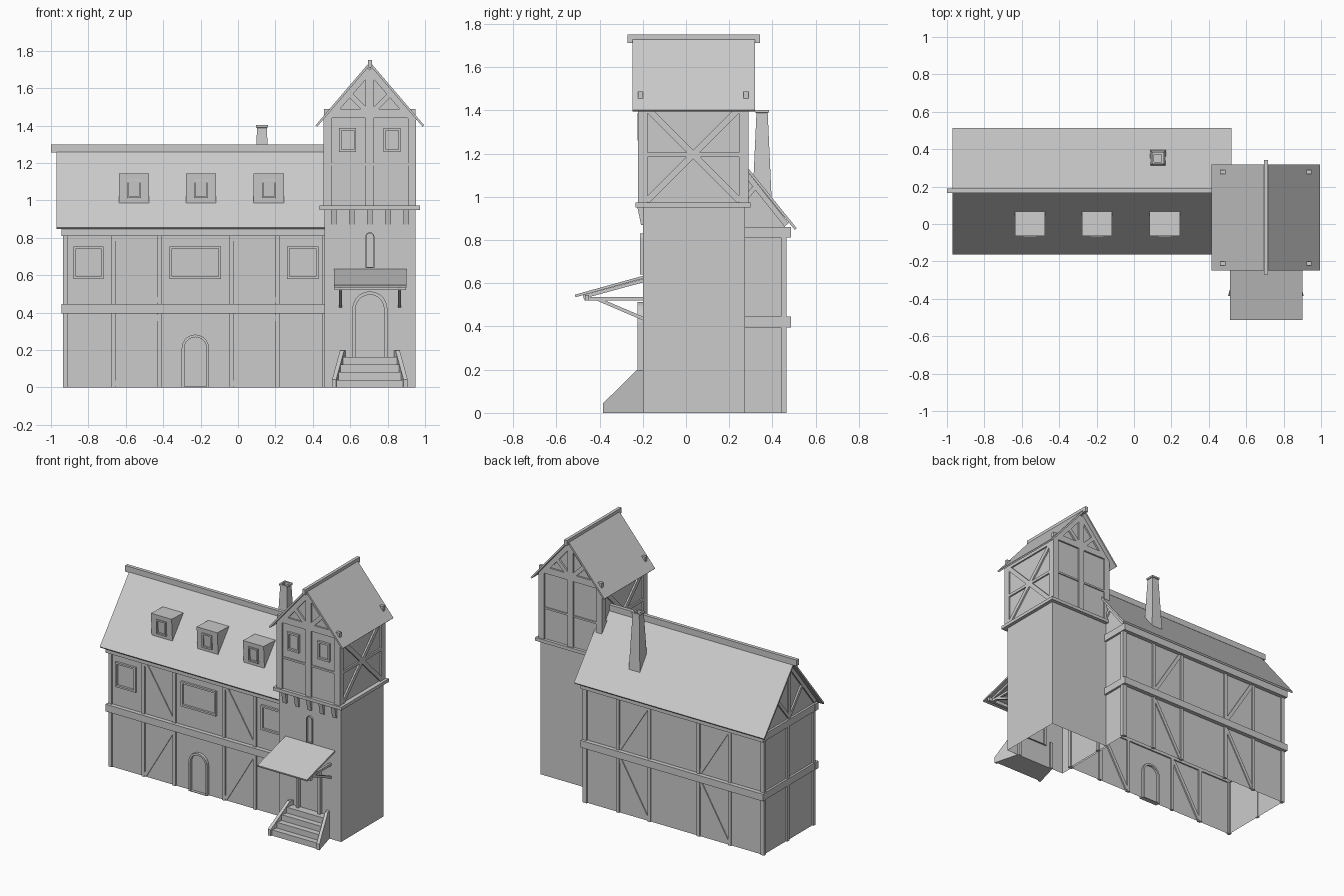
import bpy, bmesh
from math import pi, sin, cos
from mathutils import Vector

if "Cube" in bpy.data.objects:
    bpy.data.objects.remove(bpy.data.objects["Cube"])


def to3(axis, p, d):
    return {'x': (d, p[0], p[1]), 'y': (p[0], d, p[1]), 'z': (p[0], p[1], d)}[axis]


def finish(name, bm):
    bmesh.ops.recalc_face_normals(bm, faces=bm.faces)
    me = bpy.data.meshes.new(name)
    bm.to_mesh(me)
    bm.free()
    ob = bpy.data.objects.new(name, me)
    bpy.context.collection.objects.link(ob)
    return ob


def prism(name, axis, pts, a, b, open_first=False):
    """Extrude a 2D profile along an axis; optionally leave its first side open."""
    bm = bmesh.new()
    A = [bm.verts.new(to3(axis, p, a)) for p in pts]
    B = [bm.verts.new(to3(axis, p, b)) for p in pts]
    bm.faces.new(A)
    bm.faces.new(B[::-1])
    n = len(pts)
    for i in range(1 if open_first else 0, n):
        j = (i + 1) % n
        bm.faces.new((A[i], B[i], B[j], A[j]))
    return finish(name, bm)


def box(name, x0, x1, y0, y1, z0, z1, open_bottom=False):
    return prism(name, 'y', [(x0, z0), (x1, z0), (x1, z1), (x0, z1)], y0, y1, open_bottom)


def bar(name, axis, p, q, w, a, b):
    """Straight timber lying in a plane, from p to q."""
    p, q = Vector(p), Vector(q)
    d = (q - p).normalized() * w / 2
    n = Vector((-d.y, d.x))
    return prism(name, axis, [p + n, q + n, q - n, p - n], a, b)


def frame(name, outer, inner, y0, y1):
    """Ring-shaped frame between two outlines in the xz plane."""
    bm = bmesh.new()
    L = [[bm.verts.new((x, y, z)) for x, z in o]
         for o, y in ((outer, y0), (inner, y0), (inner, y1), (outer, y1))]
    n = len(outer)
    for k in range(4):
        P, Q = L[k], L[(k + 1) % 4]
        for i in range(n):
            j = (i + 1) % n
            bm.faces.new((P[i], P[j], Q[j], Q[i]))
    return finish(name, bm)


def window(name, x0, x1, z0, z1, y0, y1, w=0.013):
    def rect(d):
        return [(x0 + d, z0 + d), (x1 - d, z0 + d), (x1 - d, z1 - d), (x0 + d, z1 - d)]
    frame(name, rect(0), rect(w), y0, y1)


def arch(name, cx, r, z0, z1, y0, y1, w):
    def outline(r, zb):
        top = [(cx + r * cos(pi * i / 10), z1 + r * sin(pi * i / 10)) for i in range(11)]
        return [(cx - r, zb), (cx + r, zb)] + top
    frame(name, outline(r, z0), outline(r - w, z0 + 0.004), y0, y1)


# ---- House body, roof and ridge
YC = 0.175
prism('house_walls', 'x', [(-0.105, 0), (0.455, 0), (0.455, 0.91), (YC, 1.255), (-0.105, 0.91)],
      -0.925, 0.475, True)
prism('house_roof', 'x', [(-0.162, 0.855), (YC, 1.272), (0.512, 0.855), (0.504, 0.846),
                          (YC, 1.253), (-0.154, 0.846)], -0.97, 0.52)
box('house_ridge_beam', -1.0, 0.50, 0.165, 0.19, 1.255, 1.298)

# ---- House timbers, mirrored front and back
for side, s in (('front', -1), ('back', 1)):
    def y(d):
        return YC + s * d
    for x in (-0.922, -0.665, -0.42, -0.034, 0.211, 0.465):
        box(side + '_post', x - 0.012, x + 0.012, y(0.27), y(0.29), 0, 0.86)
    for z in (0.395, 0.811):
        box(side + '_floor_beam', -0.944, 0.487, y(0.27), y(0.31), z, z + 0.05)
    for x0, x1 in ((-0.653, -0.432), (-0.022, 0.199)):
        bar(side + '_upper_brace', 'y', (x0, 0.81), (x1, 0.455), 0.025, y(0.27), y(0.287))
        bar(side + '_lower_brace', 'y', (x0, 0.01), (x1, 0.385), 0.025, y(0.27), y(0.287))

# ---- House end timbers
for end, x0, x1 in (('left', -0.936, -0.92), ('right', 0.47, 0.486)):
    for yc in (-0.102, 0.19, 0.452):
        box(end + '_end_post', x0, x1, yc - 0.012, yc + 0.012, 0, 0.86)
    for z in (0.395, 0.811):
        box(end + '_end_beam', x0 - 0.004, x1 + 0.004, -0.13, 0.483, z, z + 0.05)
    bar(end + '_king_post', 'x', (YC, 0.85), (YC, 1.23), 0.025, x0, x1)
    for s in (-1, 1):
        bar(end + '_gable_rafter', 'x', (YC + s * 0.29, 0.87), (YC, 1.235), 0.025, x0, x1)
        bar(end + '_gable_brace', 'x', (YC, 0.87), (YC + s * 0.14, 1.04), 0.022, x0, x1)

# ---- House windows and door
for x0, x1 in ((-0.88, -0.72), (-0.365, -0.092), (0.262, 0.43)):
    window('house_window', x0, x1, 0.58, 0.755, -0.12, -0.10)
arch('house_door_frame', -0.228, 0.073, 0, 0.21, -0.125, -0.09, 0.014)

# ---- Dormers
for x in (-0.556, -0.198, 0.165):
    prism('dormer', 'x', [(-0.055, 0.985), (-0.065, 1.145), (0.068, 1.14), (0.06, 1.11), (-0.04, 0.985)],
          x - 0.081, x + 0.081)
    window('dormer_window', x - 0.038, x + 0.038, 1.012, 1.114, -0.07, -0.05, 0.01)

# ---- Chimney: tapered hollow stack with a cap ring
bm = bmesh.new()
rings = [[bm.verts.new((0.128 + a * h, 0.352 + b * h, z))
          for a, b in ((-1, -1), (1, -1), (1, 1), (-1, 1))]
         for h, z in ((0.045, 0.97), (0.026, 1.388), (0.032, 1.39), (0.032, 1.402),
                      (0.02, 1.402), (0.02, 1.34))]
for P, Q in zip(rings, rings[1:]):
    for i in range(4):
        j = (i + 1) % 4
        bm.faces.new((P[i], P[j], Q[j], Q[i]))
bm.faces.new(rings[-1])
finish('chimney', bm)

# ---- Tower base, ledge and corbels
TX = 0.705
box('tower_base', 0.462, 0.948, -0.2, 0.272, 0, 0.955, True)
box('tower_ledge', 0.437, 0.973, -0.233, 0.298, 0.95, 0.973)
for i in range(5):
    x = TX + (i - 2) * 0.097
    prism('corbel', 'x', [(-0.195, 0.87), (-0.208, 0.87), (-0.225, 0.952), (-0.195, 0.952)],
          x - 0.015, x + 0.015)

# ---- Tower upper storey and roof
TY0, TY1 = -0.21, 0.277
prism('tower_upper_walls', 'y', [(0.468, 0.96), (0.942, 0.96), (0.942, 1.44), (TX, 1.715),
                                 (0.468, 1.44)], TY0, TY1)
prism('tower_roof', 'y', [(0.415, 1.402), (TX, 1.741), (0.995, 1.402), (0.987, 1.394),
                          (TX, 1.722), (0.423, 1.394)], -0.248, 0.319)
box('tower_ridge_beam', TX - 0.011, TX + 0.011, -0.271, 0.342, 1.712, 1.75)

# ---- Tower gable timbers, front and back
for side, a, b in (('front', -0.222, TY0 + 0.01), ('back', TY1 - 0.01, 0.289)):
    for x in (0.479, 0.931):
        box('tower_%s_post' % side, x - 0.022, x + 0.022, a, b, 0.97, 1.44)
    box('tower_%s_king_post' % side, TX - 0.022, TX + 0.022, a, b, 0.97, 1.69)
    box('tower_%s_tie' % side, 0.46, 0.95, a, b, 1.442, 1.488)
    box('tower_%s_rail' % side, 0.46, 0.95, a + 0.004, b - 0.004, 1.187, 1.2)
    for s in (-1, 1):
        bar('tower_%s_rafter' % side, 'y', (TX + s * 0.24, 1.422), (TX, 1.698), 0.034, a, b)
        bar('tower_%s_brace' % side, 'y', (TX + s * 0.01, 1.47), (TX + s * 0.1, 1.56), 0.028, a, b)
for s in (-1, 1):
    x = TX + s * 0.119
    window('tower_window', x - 0.046, x + 0.046, 1.26, 1.388, -0.225, -0.2)

# ---- Tower side timbers with crossed braces
YM = (TY0 + TY1) / 2
for side, a, b in (('left', 0.457, 0.472), ('right', 0.938, 0.953)):
    for yc in (-0.2, 0.267):
        box('tower_%s_side_post' % side, a, b, yc - 0.022, yc + 0.022, 0.97, 1.44)
    box('tower_%s_side_rail' % side, a, b, TY0, TY1, 1.185, 1.205)
    box('tower_%s_side_plate' % side, a, b, TY0, TY1, 1.405, 1.44)
    for s in (-1, 1):
        bar('tower_%s_cross_brace' % side, 'x', (YM - s * 0.215, 0.98), (YM + s * 0.215, 1.41),
            0.03, a, b)

# ---- Tower door and slit window
arch('tower_door_frame', TX, 0.094, 0.16, 0.42, -0.225, -0.19, 0.018)
arch('slit_window_frame', TX, 0.024, 0.64, 0.806, -0.212, -0.19, 0.006)

# ---- Flared entrance stairs
def half(y):
    return 0.145 + (-0.2 - y) / 0.185 * 0.05


for i in range(4):
    yf = -0.375 + i * 0.04
    prism('step', 'z', [(TX - half(yf), yf), (TX + half(yf), yf),
                        (TX + half(-0.2), -0.2), (TX - half(-0.2), -0.2)],
          i * 0.04, (i + 1) * 0.041)
for s in (-1, 1):
    ob = prism('stair_side_wall', 'x', [(-0.19, 0), (-0.385, 0), (-0.385, 0.043),
                                        (-0.228, 0.198), (-0.19, 0.198)], -0.011, 0.011)
    for v in ob.data.vertices:
        v.co.x += TX + s * (half(v.co.y) - 0.004)

# ---- Awning over the door with brackets
bar('awning_roof', 'x', (-0.192, 0.63), (-0.513, 0.541), 0.012, 0.512, 0.9)
box('awning_front_beam', 0.515, 0.897, -0.468, -0.448, 0.52, 0.545)
for s in (-1, 1):
    x = TX + s * 0.158
    box('awning_rail', x - 0.008, x + 0.008, -0.47, -0.195, 0.52, 0.537)
    bar('awning_rafter', 'x', (-0.195, 0.613), (-0.475, 0.537), 0.016, x - 0.008, x + 0.008)
    bar('awning_strut', 'x', (-0.41, 0.527), (-0.195, 0.435), 0.016, x - 0.008, x + 0.008)
